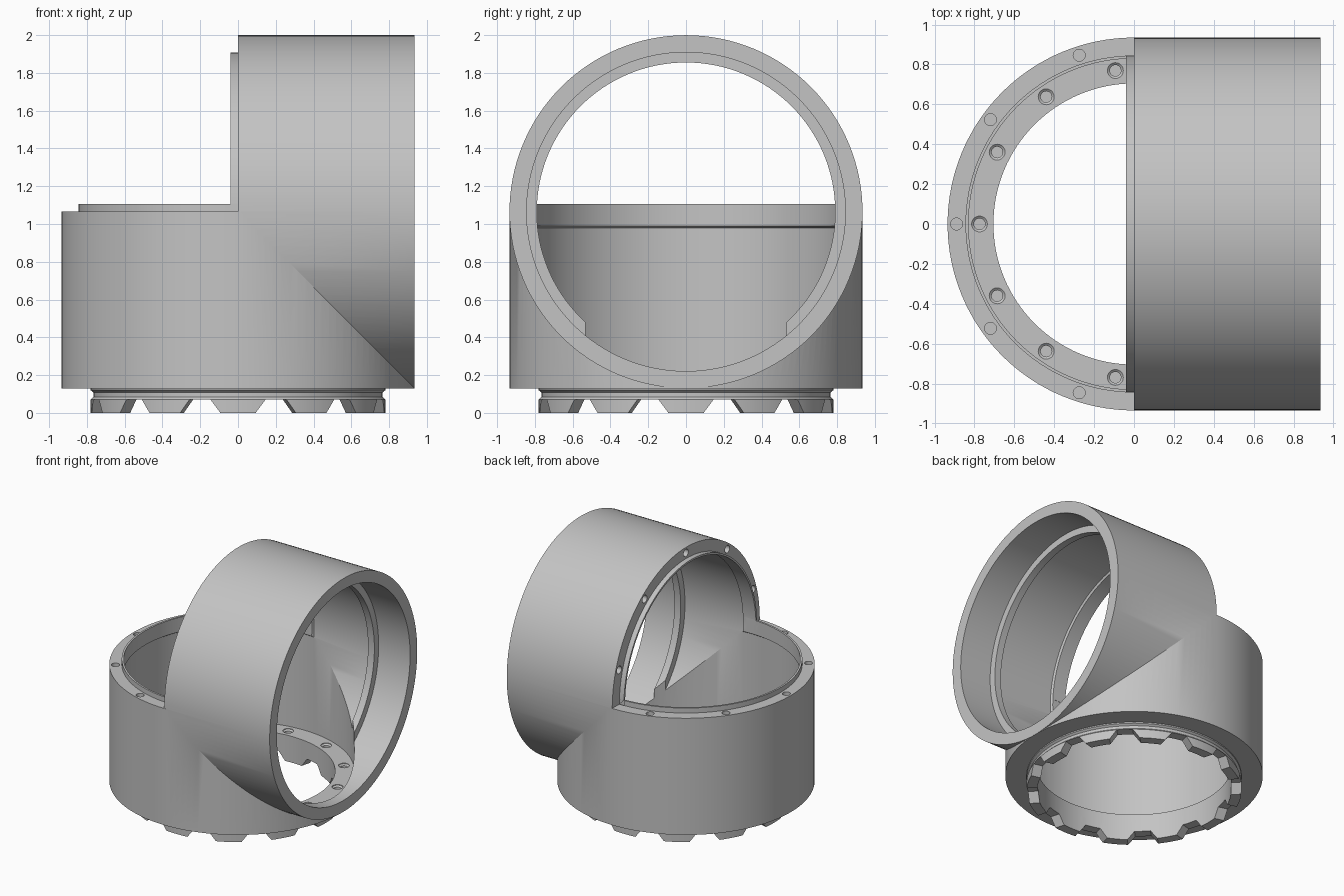
import bpy, bmesh
from math import sin, cos, pi, radians
from mathutils import Matrix, Vector

old = bpy.data.objects.get("Cube")
if old:
    bpy.data.objects.remove(old, do_unlink=True)

AXIS_Z = 1.065   # height of the horizontal tube's axis
# Turns a shape built around z into one around x
SIDEWAYS = Matrix.Translation((0, 0, AXIS_Z)) @ Matrix.Rotation(pi / 2, 4, 'Y')
UPRIGHT = Matrix.Identity(4)

grey = bpy.data.materials.new("light_grey")
grey.use_nodes = True
colour = (0.55, 0.55, 0.55, 1)
grey.diffuse_color = colour
grey.node_tree.nodes["Principled BSDF"].inputs["Base Color"].default_value = colour


def finish(bm, name):
    bmesh.ops.recalc_face_normals(bm, faces=bm.faces)
    mesh = bpy.data.meshes.new(name)
    bm.to_mesh(mesh)
    bm.free()
    mesh.materials.append(grey)
    obj = bpy.data.objects.new(name, mesh)
    bpy.context.collection.objects.link(obj)
    return obj


def add_turned(bm, profile, matrix, steps):
    """Closed solid of revolution; the profile runs (radius, height)."""
    rings = []
    for r, h in profile:
        rings.append([bm.verts.new(matrix @ Vector((r * cos(2 * pi * i / steps),
                      r * sin(2 * pi * i / steps), h))) for i in range(steps)])
    for a, b in zip(rings, rings[1:]):
        for i in range(steps):
            j = (i + 1) % steps
            bm.faces.new((a[i], a[j], b[j], b[i]))
    bm.faces.new(rings[0])
    bm.faces.new(rings[-1])


def turned(name, profile, matrix=UPRIGHT, steps=128):
    bm = bmesh.new()
    add_turned(bm, profile, matrix, steps)
    return finish(bm, name)


def combine(target, tool, operation):
    mod = target.modifiers.new(operation.lower(), 'BOOLEAN')
    mod.operation = operation
    mod.solver = 'EXACT'
    mod.object = tool
    bpy.ops.object.select_all(action='DESELECT')
    bpy.context.view_layer.objects.active = target
    target.select_set(True)
    bpy.ops.object.modifier_apply(modifier=mod.name)
    bpy.data.objects.remove(tool, do_unlink=True)


# Upright tube with its grooved neck and top lip
body = turned("elbow_housing", [
    (0.78, 0), (0.78, 0.07), (0.765, 0.085), (0.765, 0.108), (0.78, 0.12),
    (0.78, 0.13), (0.935, 0.13), (0.935, AXIS_Z), (0.845, AXIS_Z), (0.845, 1.105)])

# Horizontal tube with its lip
side_tube = turned("side_tube", [
    (0.844, -0.04), (0.844, 0), (0.9345, 0), (0.9345, 0.935)], SIDEWAYS)
combine(body, side_tube, 'UNION')

# Upright bore, leaving a floor flange and a tight lip
upright_bore = turned("upright_bore", [
    (0.705, -0.05), (0.705, 0.21), (0.845, 0.21), (0.845, 0.98),
    (0.83, 0.99), (0.83, 1.11)])
combine(body, upright_bore, 'DIFFERENCE')

# Horizontal bore, leaving an inner rib
side_bore = turned("side_bore", [
    (0.829, -0.045), (0.829, 0.075), (0.844, 0.085), (0.844, 0.6), (0.79, 0.6),
    (0.79, 0.656), (0.844, 0.656), (0.844, 1)], SIDEWAYS)
combine(body, side_bore, 'DIFFERENCE')

# Gaps between the twelve teeth of the bottom crown
bm = bmesh.new()
for k in range(12):
    turn = Matrix.Rotation(radians(15 + 30 * k), 4, 'Z')
    ends = []
    for r in (0.6, 0.9):
        ends.append([bm.verts.new(turn @ Vector((r, y, z))) for y, z in
                     ((-0.125, -0.02), (0.125, -0.02), (0.058, 0.07), (-0.058, 0.07))])
    a, b = ends
    bm.faces.new(a)
    bm.faces.new(b)
    for i in range(4):
        j = (i + 1) % 4
        bm.faces.new((a[i], a[j], b[j], b[i]))
combine(body, finish(bm, "tooth_gaps"), 'DIFFERENCE')

# Screw holes in both outer rims and the floor flange
bm = bmesh.new()
for k in range(-2, 3):
    a = radians(180 + 36 * k)
    spot = Matrix.Translation((0.89 * cos(a), 0.89 * sin(a), 0))
    add_turned(bm, [(0.03, AXIS_Z - 0.09), (0.03, AXIS_Z + 0.02)], UPRIGHT @ spot, 20)
    add_turned(bm, [(0.03, -0.02), (0.03, 0.09)], SIDEWAYS @ spot, 20)
for k in range(13):
    a = radians(180 + 360 * k / 13)
    spot = Matrix.Translation((0.775 * cos(a), 0.775 * sin(a), 0))
    add_turned(bm, [(0.028, 0.14), (0.028, 0.195), (0.04, 0.205), (0.04, 0.215)], spot, 20)
combine(body, finish(bm, "screw_holes"), 'DIFFERENCE')

# Smooth walls with crisp edges
bpy.context.view_layer.objects.active = body
body.select_set(True)
bpy.ops.object.shade_smooth_by_angle(angle=radians(25))
